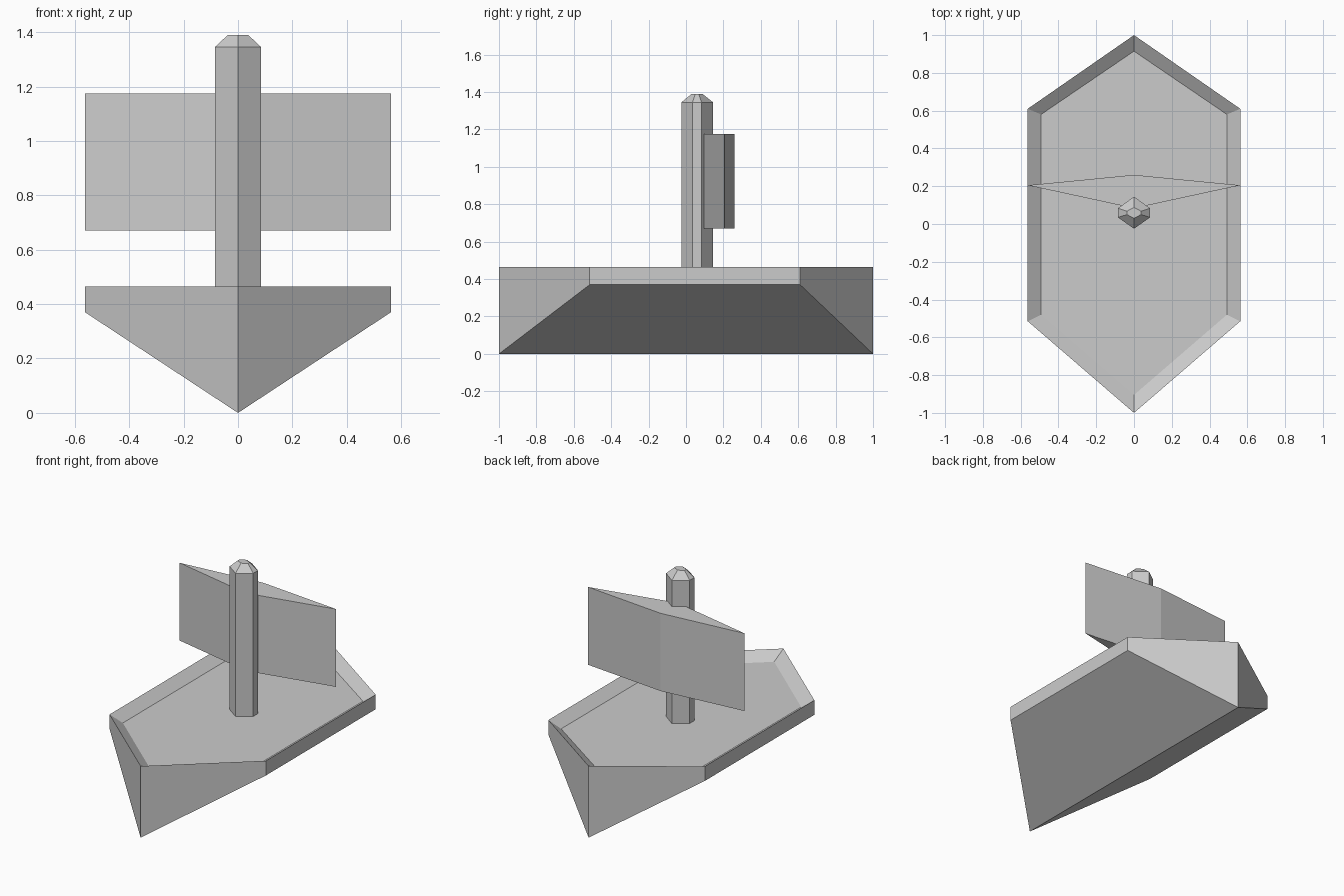
import bpy
import bmesh

cube = bpy.data.objects.get("Cube")
if cube:
    bpy.data.objects.remove(cube, do_unlink=True)

grey = bpy.data.materials.new("plain_grey")
grey.use_nodes = True
colour = (0.6, 0.6, 0.6, 1)
grey.diffuse_color = colour
grey.node_tree.nodes["Principled BSDF"].inputs["Base Color"].default_value = colour


def hexagon(half, bow, front, back, stern, z):
    """Pointed six-sided ring, running counter-clockwise from the bow."""
    return [(0, bow, z), (half, front, z), (half, back, z),
            (0, stern, z), (-half, back, z), (-half, front, z)]


def loft(name, rings, keel=None):
    """Skin a stack of rings; close the ends with a cap or a keel line."""
    bm = bmesh.new()
    loops = [[bm.verts.new(p) for p in ring] for ring in rings]
    for low, high in zip(loops, loops[1:]):
        n = len(low)
        for i in range(n):
            j = (i + 1) % n
            bm.faces.new((low[i], low[j], high[j], high[i]))
    bm.faces.new(loops[-1])
    if keel:
        # lower bow and stern corners already sit on the keel line
        a, b, c, d, e, f = loops[0]
        bm.faces.new((a, d, c, b))
        bm.faces.new((a, f, e, d))
    else:
        bm.faces.new(loops[0][::-1])
    bmesh.ops.recalc_face_normals(bm, faces=bm.faces)
    mesh = bpy.data.meshes.new(name)
    bm.to_mesh(mesh)
    bm.free()
    mesh.materials.append(grey)
    obj = bpy.data.objects.new(name, mesh)
    bpy.context.collection.objects.link(obj)
    return obj


# Hull: raised keel sides, upright rim and a sunken deck
HALF, RIM, CHINE, DECK = 0.5625, 0.465, 0.37, 0.415
bottom = [(x, y, CHINE if x else 0)
          for x, y, z in hexagon(HALF, -1, -0.515, 0.61, 1, 0)]
rim = hexagon(HALF, -1, -0.515, 0.61, 1, RIM)
deck = hexagon(0.492, -0.905, -0.48, 0.58, 0.915, DECK)
loft("hull", [bottom, rim, deck], keel=True)

# Mast: six-sided post with a tapered tip
mast = (0.085, -0.025, 0.035, 0.083, 0.145)
loft("mast", [hexagon(*mast, DECK), hexagon(*mast, 1.345),
              hexagon(0.037, 0.03, 0.05, 0.068, 0.088, 1.39)])

# Sail: solid diamond section, bulging backwards behind the mast
section = [(0, 0.083), (HALF, 0.205), (0, 0.26), (-HALF, 0.205)]
loft("sail", [[(x, y, z) for x, y in section] for z in (0.67, 1.175)])
